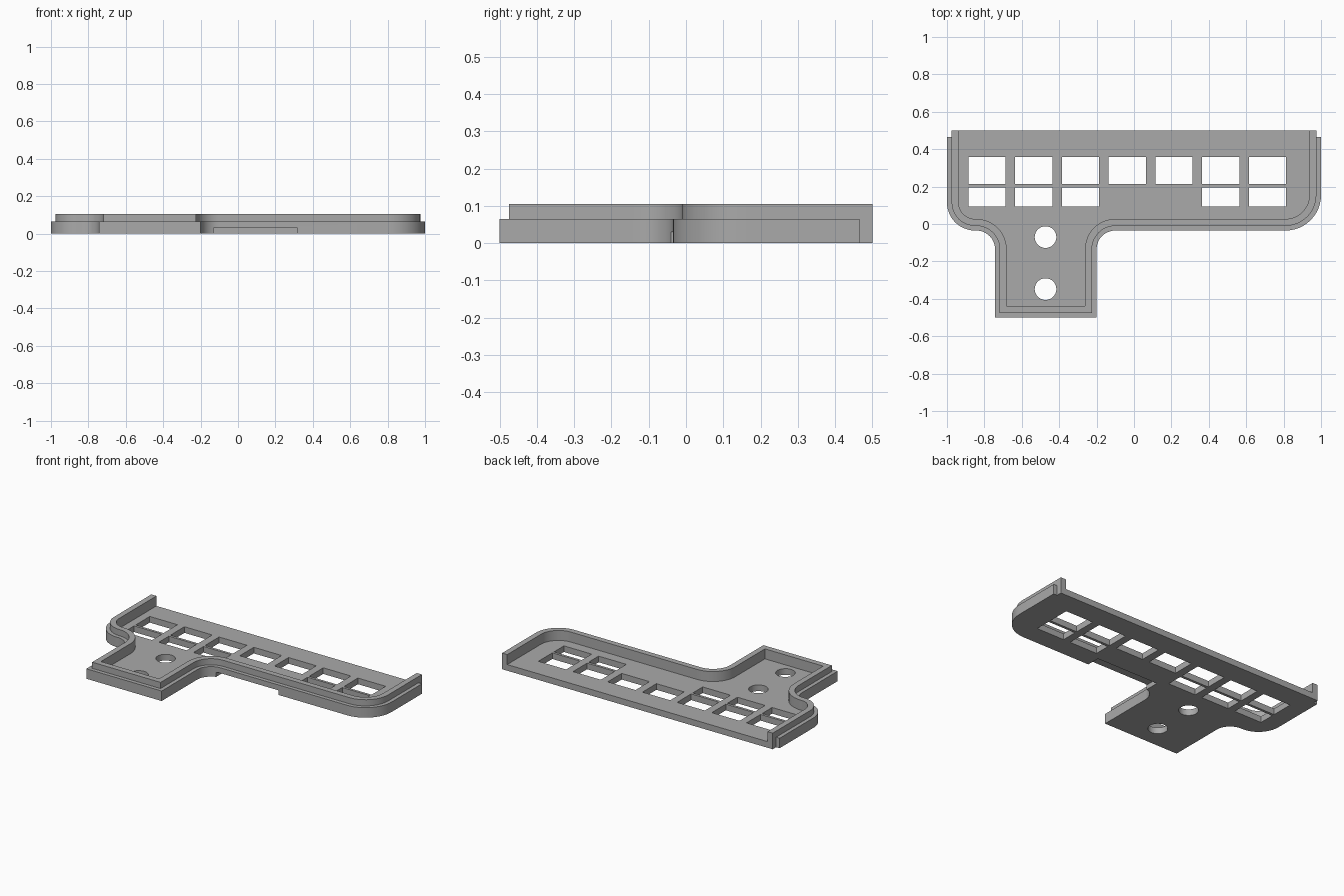
import bpy, bmesh, math

if "Cube" in bpy.data.objects:
    bpy.data.objects.remove(bpy.data.objects["Cube"])

grey = bpy.data.materials.new("plain grey")
grey.diffuse_color = (0.4, 0.4, 0.4, 1)
grey.use_nodes = True
grey.node_tree.nodes["Principled BSDF"].inputs["Base Color"].default_value = grey.diffuse_color


def prism(name, pts, z0, z1):
    """Closed outline extruded from z0 to z1."""
    bm = bmesh.new()
    face = bm.faces.new([bm.verts.new((x, y, z0)) for x, y in pts])
    top = bmesh.ops.extrude_face_region(bm, geom=[face])["geom"]
    for v in top:
        if isinstance(v, bmesh.types.BMVert):
            v.co.z = z1
    bmesh.ops.recalc_face_normals(bm, faces=bm.faces)
    mesh = bpy.data.meshes.new(name)
    bm.to_mesh(mesh)
    bm.free()
    mesh.materials.append(grey)
    ob = bpy.data.objects.new(name, mesh)
    bpy.context.collection.objects.link(ob)
    return ob


def box(name, x0, x1, y0, y1, z0, z1):
    return prism(name, [(x0, y0), (x1, y0), (x1, y1), (x0, y1)], z0, z1)


def arc(cx, cy, r, a0, a1, n=12):
    return [(cx + r * math.cos(math.radians(a0 + (a1 - a0) * i / n)),
             cy + r * math.sin(math.radians(a0 + (a1 - a0) * i / n)))
            for i in range(n + 1)]


def outline(d, back):
    """T-shaped outline inset by d, with rounded outer corners and tab fillets."""
    rl, rr, rc = 0.15 - d, 0.19 - d, 0.10 + d
    left, right, low = -1 + d, 1 - d, -0.035 + d
    tl, tr, tab = -0.743 + d, -0.2 - d, -0.5 + d
    return ([(left, back)]
            + arc(left + rl, low + rl, rl, 180, 270)
            + arc(tl - rc, low - rc, rc, 90, 0)
            + [(tl, tab), (tr, tab)]
            + arc(tr + rc, low - rc, rc, 180, 90)
            + arc(right - rr, low + rr, rr, 270, 360)
            + [(right, back)])


# Body with its outer ledge and raised lip
tray = prism("tray", outline(0.025, 0.5), 0, 0.105)
ledge = prism("ledge", outline(0, 0.465), 0, 0.065)
cutters = [ledge, prism("cavity", outline(0.062, 0.6), 0.04, 0.2)]

# Two rows of rectangular windows, the second with a gap in the middle
for i in range(7):
    x = -0.886 + 0.25 * i
    cutters.append(box("window", x, x + 0.2, 0.213, 0.357, -0.1, 0.2))
    if i not in (3, 4):
        cutters.append(box("window", x, x + 0.2, 0.094, 0.196, -0.1, 0.2))

# Round holes in the tab
for y in (-0.07, -0.348):
    cutters.append(prism("hole", arc(-0.473, y, 0.058, 0, 348.75, 31), -0.1, 0.2))

# Shallow notch under the front edge
cutters.append(box("notch", -0.13, 0.318, -0.2, 0.052, -0.1, 0.03))

for c in cutters:
    mod = tray.modifiers.new(c.name, "BOOLEAN")
    mod.operation = "UNION" if c is ledge else "DIFFERENCE"
    mod.solver = "EXACT"
    mod.object = c

# Bake the cuts and discard the cutters
dg = bpy.context.evaluated_depsgraph_get()
mesh = bpy.data.meshes.new_from_object(tray.evaluated_get(dg))
tray.modifiers.clear()
tray.data = mesh
for c in cutters:
    bpy.data.objects.remove(c)

bpy.context.view_layer.objects.active = tray
tray.select_set(True)
bpy.ops.object.shade_smooth_by_angle(angle=math.radians(30))
